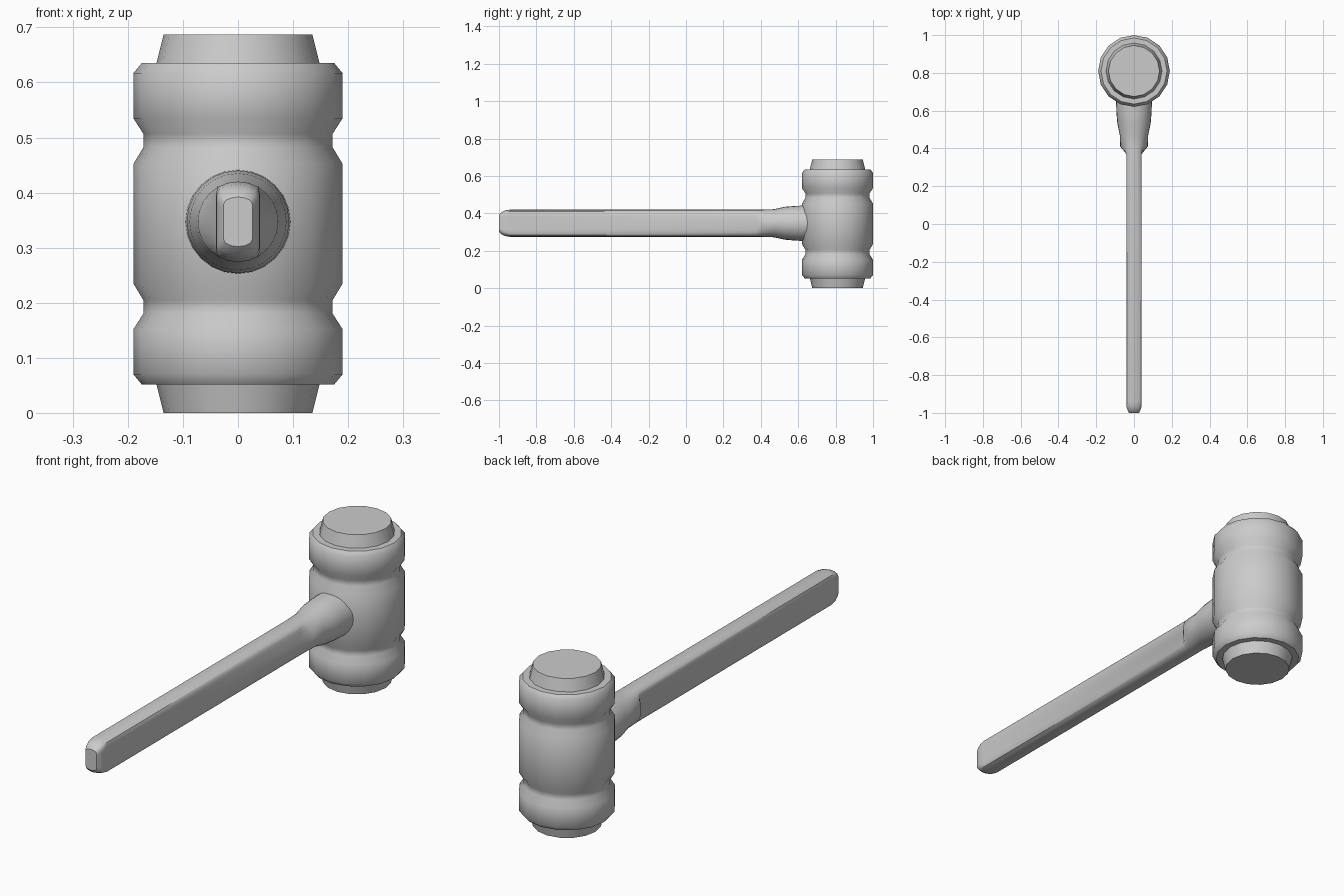
import bpy, bmesh, math

cube = bpy.data.objects.get("Cube")
if cube:
    bpy.data.objects.remove(cube, do_unlink=True)

grey = bpy.data.materials.new("plain_grey")
grey.use_nodes = True
colour = (0.6, 0.6, 0.6, 1)
grey.diffuse_color = colour
grey.node_tree.nodes["Principled BSDF"].inputs["Base Color"].default_value = colour


def loft(name, rings, angle):
    """Skin a list of closed rings of points and cap both ends."""
    bm = bmesh.new()
    loops = [[bm.verts.new(p) for p in ring] for ring in rings]
    for a, b in zip(loops, loops[1:]):
        for i in range(len(a)):
            j = (i + 1) % len(a)
            bm.faces.new((a[i], a[j], b[j], b[i]))
    bm.faces.new(loops[0])
    bm.faces.new(loops[-1])
    bmesh.ops.recalc_face_normals(bm, faces=bm.faces)
    mesh = bpy.data.meshes.new(name)
    bm.to_mesh(mesh)
    bm.free()
    mesh.materials.append(grey)
    obj = bpy.data.objects.new(name, mesh)
    bpy.context.collection.objects.link(obj)
    bpy.ops.object.select_all(action="DESELECT")
    obj.select_set(True)
    bpy.context.view_layer.objects.active = obj
    bpy.ops.object.shade_smooth_by_angle(angle=math.radians(angle))
    return obj


def angles(n):
    return [math.tau * i / n for i in range(n)]


HEAD_Y, MID, TOP = 0.81, 0.344, 0.687


def head_ring(r, z):
    return [(r * math.cos(a), HEAD_Y + r * math.sin(a), z) for a in angles(16)]


# Grooved barrel of the head: lower half profile, mirrored upwards
half = [(0.175, 0.052), (0.19, 0.07), (0.19, 0.152), (0.172, 0.18),
        (0.172, 0.205), (0.19, 0.235)]
profile = half + [(r, TOP - z) for r, z in reversed(half)]
loft("mallet_head", [head_ring(r, z) for r, z in profile], 50)

# Tapered striking faces at both ends
for name, base, tip in (("lower_face", 0.06, 0), ("upper_face", TOP - 0.06, TOP)):
    loft(name, [head_ring(0.15, base), head_ring(0.135, tip)], 30)


# Handle: round sections with the sides cut flat at half-width w
def handle_ring(y, r, w):
    pts = []
    for a in angles(24):
        x = max(-w, min(w, r * math.cos(a)))
        pts.append((x, y, MID + 0.003 + r * math.sin(a)))
    return pts


sections = [(-1, 0.045, 0.026), (-0.987, 0.059, 0.034), (-0.968, 0.068, 0.039),
            (-0.94, 0.073, 0.04), (0.37, 0.073, 0.04), (0.41, 0.073, 0.073),
            (0.47, 0.075, 0.075), (0.53, 0.088, 0.088), (0.59, 0.093, 0.093),
            (0.7, 0.097, 0.097)]
loft("handle", [handle_ring(*s) for s in sections], 40)
